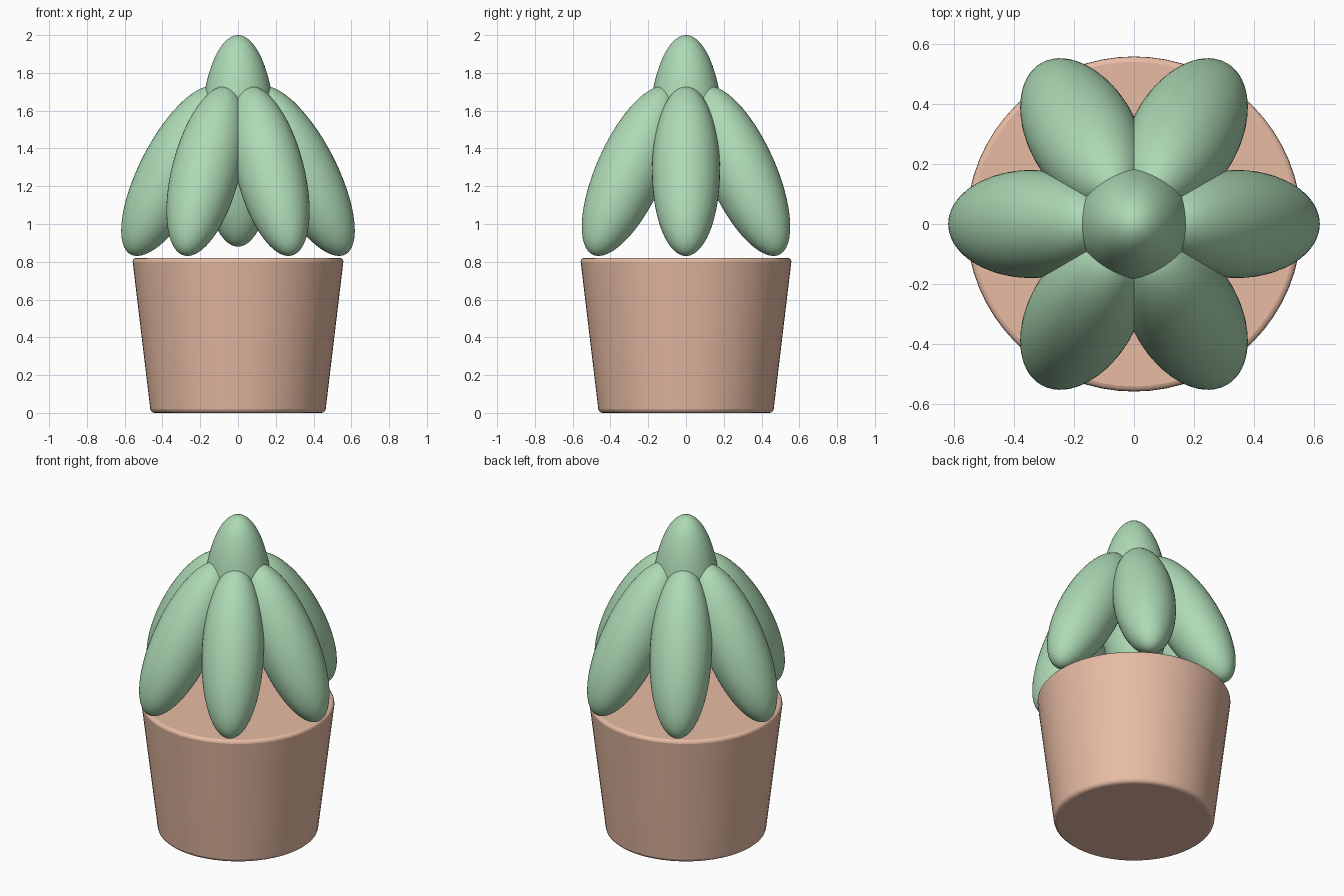
import bpy, math
from mathutils import Matrix

if "Cube" in bpy.data.objects:
    bpy.data.objects.remove(bpy.data.objects["Cube"])


def material(name, color):
    m = bpy.data.materials.new(name)
    m.diffuse_color = color
    m.use_nodes = True
    m.node_tree.nodes["Principled BSDF"].inputs["Base Color"].default_value = m.diffuse_color
    return m


clay = material("clay", (0.80, 0.50, 0.37, 1))
green = material("leaf_green", (0.42, 0.70, 0.46, 1))


def leaf(name, radius, half_length, matrix):
    bpy.ops.mesh.primitive_uv_sphere_add(segments=48, ring_count=32, radius=1)
    ob = bpy.context.object
    ob.name = name
    ob.data.transform(matrix @ Matrix.Diagonal((radius, radius, half_length, 1)))
    ob.data.materials.append(green)
    bpy.ops.object.shade_smooth()


# Tapered pot with softened edges
bpy.ops.mesh.primitive_cone_add(vertices=64, radius1=0.462, radius2=0.56,
                                depth=0.82, location=(0, 0, 0.41))
pot = bpy.context.object
pot.name = "pot"
pot.data.materials.append(clay)
bevel = pot.modifiers.new("soft_edges", 'BEVEL')
bevel.width = 0.02
bevel.segments = 3
bevel.limit_method = 'ANGLE'
bevel.angle_limit = math.radians(40)
bpy.ops.object.shade_smooth_by_angle(angle=math.radians(40))

# Upright centre leaf
leaf("centre_leaf", 0.20, 0.56, Matrix.Translation((0, 0, 1.44)))

# Ring of six drooping leaves, their lower ends leaning outward
for i in range(6):
    m = (Matrix.Rotation(i * math.pi / 3, 4, 'Z')
         @ Matrix.Translation((0.34, 0, 1.28))
         @ Matrix.Rotation(-math.radians(27.3), 4, 'Y'))
    leaf(f"outer_leaf_{i + 1}", 0.18, 0.497, m)
